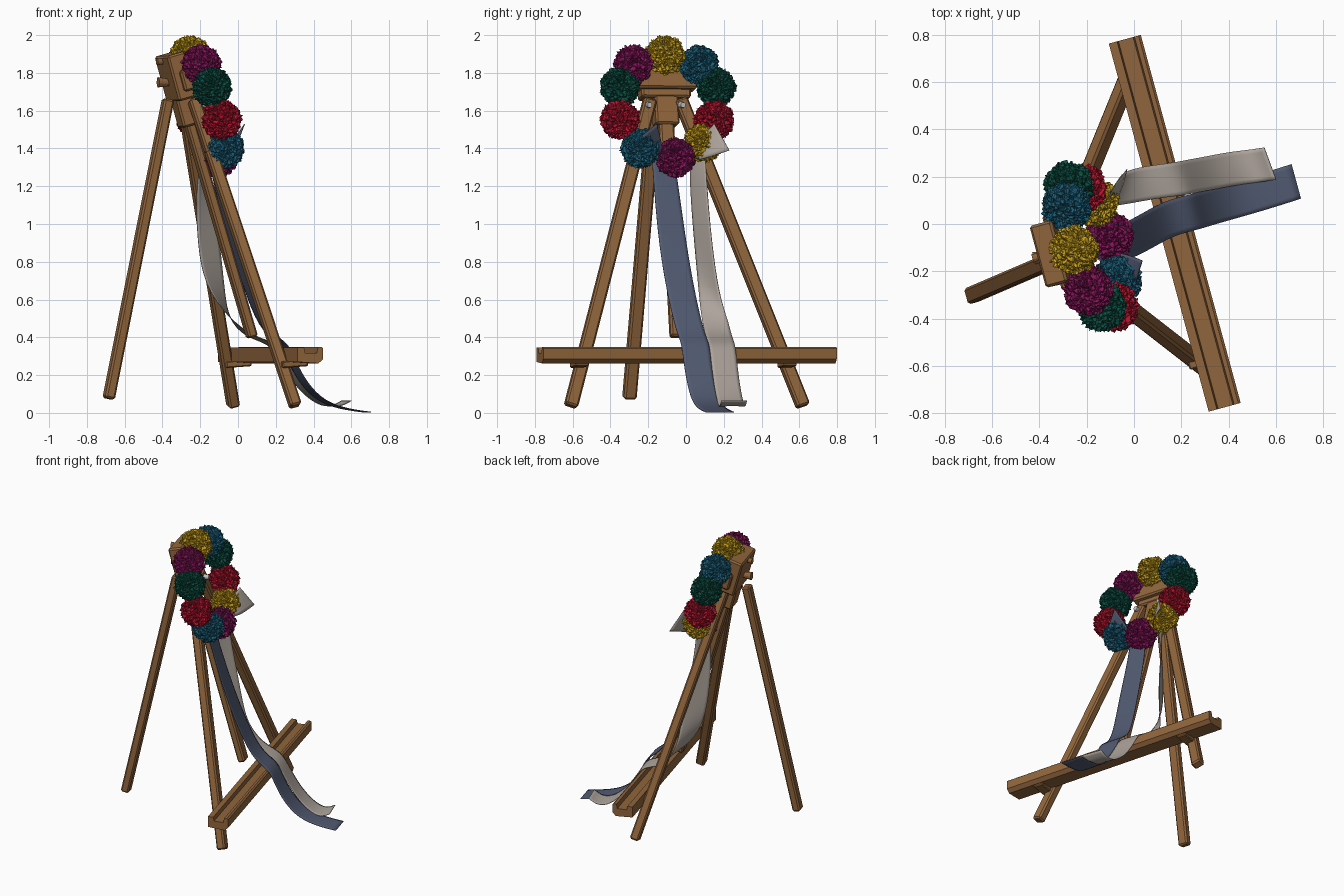
import bpy, bmesh, math, random
from mathutils import Vector, noise

if "Cube" in bpy.data.objects:
    bpy.data.objects.remove(bpy.data.objects["Cube"])

random.seed(4)
D = Vector((0.262, -0.965, 0)).normalized()   # along the tray
N = Vector((0.965, 0.262, 0)).normalized()    # facing direction


def mat(name, c):
    m = bpy.data.materials.new(name)
    m.diffuse_color = (*c, 1)
    m.use_nodes = True
    m.node_tree.nodes["Principled BSDF"].inputs["Base Color"].default_value = m.diffuse_color
    return m


WOOD = mat("oak wood", (0.28, 0.13, 0.045))
GOLD = mat("gold", (0.60, 0.36, 0.012))
PINK = mat("magenta", (0.26, 0.008, 0.11))
TEAL = mat("teal", (0.012, 0.13, 0.22))
GREEN = mat("deep green", (0.004, 0.085, 0.06))
RED = mat("red", (0.50, 0.008, 0.03))
BLUE = mat("slate blue", (0.085, 0.105, 0.17))
GREY = mat("warm grey", (0.42, 0.37, 0.33))
SILVER = mat("silver", (0.55, 0.55, 0.55))


def finish(bm, name, m):
    bmesh.ops.recalc_face_normals(bm, faces=bm.faces[:])
    me = bpy.data.meshes.new(name)
    bm.to_mesh(me)
    bm.free()
    me.materials.append(m)
    ob = bpy.data.objects.new(name, me)
    bpy.context.scene.collection.objects.link(ob)
    return ob


def beam(name, p, q, w, t, m=WOOD, bevel=0.01, top=1.0):
    """Chamfered bar from p to q; w along the tray direction, t the other way."""
    p, q = Vector(p), Vector(q)
    a = (q - p).normalized()
    s = (D - a * D.dot(a)).normalized()
    n = a.cross(s)
    bm = bmesh.new()
    rings = []
    for c, k in ((p, 1), (q, top)):
        rings.append([bm.verts.new(c + s * (i * w * k / 2) + n * (j * t * k / 2))
                      for i, j in ((-1, -1), (1, -1), (1, 1), (-1, 1))])
    for i in range(4):
        bm.faces.new((rings[0][i], rings[0][(i + 1) % 4], rings[1][(i + 1) % 4], rings[1][i]))
    bm.faces.new(rings[0])
    bm.faces.new(rings[1])
    if bevel:
        bmesh.ops.bevel(bm, geom=bm.edges[:], offset=bevel, segments=1, affect='EDGES')
    return finish(bm, name, m)


# Easel legs and mast
beam("front_leg_left", (0.305, -0.61, 0.035), (-0.235, -0.19, 1.66), 0.07, 0.06)
beam("front_leg_right", (-0.025, 0.62, 0.035), (-0.29, -0.03, 1.66), 0.07, 0.06)
beam("rear_leg", (-0.685, -0.30, 0.075), (-0.37, -0.165, 1.66), 0.07, 0.055)
beam("center_mast", (0.075, -0.045, 0.40), (-0.335, -0.12, 1.80), 0.08, 0.05)

# Head of the easel, leaning back
def lean(z, off=0.0):
    return Vector((-0.33 - 0.27 * (z - 1.78), -0.12 - 0.06 * (z - 1.78), z)) + N * off


beam("head_block", lean(1.66), lean(1.90), 0.27, 0.10)
beam("head_front_bar", lean(1.71, 0.035), lean(1.82, 0.035), 0.33, 0.09)
beam("head_lower_block", lean(1.52), lean(1.70), 0.13, 0.09)

# Knobs and hinges
def knob(name, c, r, m, length):
    bm = bmesh.new()
    rot = Vector((0, 0, 1)).rotation_difference(N).to_matrix().to_4x4()
    rot.translation = c
    bmesh.ops.create_cone(bm, cap_ends=True, segments=12, radius1=r, radius2=r * 0.7,
                          depth=length, matrix=rot)
    finish(bm, name, m)


knob("rear_knob", lean(1.75, -0.075), 0.028, WOOD, 0.06)
knob("top_knob", lean(1.86, -0.06), 0.02, WOOD, 0.04)
for side in (-1, 1):
    knob("hinge_bolt", Vector((-0.22, -0.11, 1.63)) + D * side * 0.092, 0.02, SILVER, 0.05)

# Tray with front and back lips
mid = Vector((0.172, 0.003, 0))
prof = [(-0.07, 0.27), (0.045, 0.262), (0.07, 0.285), (0.07, 0.342), (0.06, 0.35), (0.042, 0.348),
        (0.036, 0.318), (-0.028, 0.318), (-0.034, 0.345), (-0.07, 0.345)]
bm = bmesh.new()
ends = [[bm.verts.new(mid + D * e + N * a + Vector((0, 0, z))) for a, z in prof]
        for e in (-0.805, 0.805)]
k = len(prof)
for i in range(k):
    bm.faces.new((ends[0][i], ends[0][(i + 1) % k], ends[1][(i + 1) % k], ends[1][i]))
for e in ends:
    bm.faces.new(e)
finish(bm, "tray", WOOD)
for e in (-0.56, 0.58):
    c = mid + D * e
    beam("tray_bracket", c - N * 0.10 + Vector((0, 0, 0.255)),
         c + N * 0.04 + Vector((0, 0, 0.265)), 0.07, 0.035, bevel=0.006)

# Wreath of crumpled paper flowers on the leaning plane
def flower(name, y, z, m, r=0.108):
    c = Vector((0.285 - 0.27 * y - 0.3 * z, y, z))
    seed = Vector([random.uniform(-50, 50) for _ in range(3)])
    bm = bmesh.new()
    bmesh.ops.create_icosphere(bm, subdivisions=5, radius=1)
    for v in bm.verts:
        d = v.co.normalized()
        warp = noise.noise_vector(d * 3.0 + seed) * 0.5
        fold = abs(noise.noise((d + warp) * 4.5 + seed))          # creases between petals
        fine = noise.noise(d * 12 + seed)
        side = noise.noise_vector(d * 7 - seed) * 0.09
        v.co = c + (d * (0.82 + 0.36 * min(fold, 0.5) + 0.06 * fine) + side) * r
    finish(bm, name, m)


for nm, y, z, m in (("gold_flower_top", -0.11, 1.895, GOLD), ("magenta_flower_top", -0.28, 1.845, PINK),
                    ("teal_flower_top", 0.07, 1.84, TEAL), ("green_flower_left", -0.35, 1.725, GREEN),
                    ("green_flower_right", 0.16, 1.725, GREEN), ("red_flower_left", -0.35, 1.55, RED),
                    ("red_flower_right", 0.15, 1.55, RED), ("teal_flower_low", -0.24, 1.40, TEAL),
                    ("gold_flower_low", 0.09, 1.43, GOLD), ("magenta_flower_low", -0.055, 1.35, PINK)):
    flower(nm, y, z, m)


# Ribbons: centre points with half-width vectors
def ribbon(name, rows, m, bow=0.012):
    bm = bmesh.new()
    grid = []
    for i, (c, h) in enumerate(rows):
        c, h = Vector(c), Vector(h)
        lift = Vector((0, 0, bow * (i % 2))) if 0 < i < len(rows) - 1 else Vector()
        grid.append([bm.verts.new(c - h), bm.verts.new(c + lift), bm.verts.new(c + h)])
    for a, b in zip(grid, grid[1:]):
        for j in (0, 1):
            bm.faces.new((a[j], a[j + 1], b[j + 1], b[j]))
    ob = finish(bm, name, m)
    s = ob.modifiers.new("smooth", 'SUBSURF')
    s.levels = s.render_levels = 2
    s.boundary_smooth = 'PRESERVE_CORNERS'
    t = ob.modifiers.new("thickness", 'SOLIDIFY')
    t.thickness, t.offset = 0.004, 0
    for p in ob.data.polygons:
        p.use_smooth = True
    return ob


w = (-0.02, 0.073, 0)
ribbon("blue_ribbon", [((-0.15, -0.13, 1.42), (-0.015, 0.055, 0)), ((-0.11, -0.105, 1.2), (-0.018, 0.065, 0)),
                       ((-0.02, -0.07, 0.88), w), ((0.07, -0.02, 0.6), w), ((0.15, 0.025, 0.42), w),
                       ((0.25, 0.05, 0.37), w), ((0.285, 0.06, 0.27), w), ((0.35, 0.08, 0.15), w),
                       ((0.44, 0.105, 0.06), w), ((0.56, 0.14, 0.02), w), ((0.685, 0.18, 0.004), w)], BLUE, 0.004)
g = (-0.025, 0.068, 0)
ribbon("grey_ribbon", [((-0.17, 0.06, 1.42), (0.01, 0.04, 0)), ((-0.185, 0.065, 1.2), (0.04, 0.045, 0)),
                       ((-0.155, 0.09, 0.9), (0.06, 0.045, 0)), ((-0.125, 0.12, 0.65), (0.055, 0.055, -0.03)),
                       ((-0.05, 0.15, 0.5), (0.0, 0.07, 0)), ((0.06, 0.175, 0.40), g),
                       ((0.19, 0.19, 0.37), g), ((0.235, 0.2, 0.29), g), ((0.32, 0.215, 0.15), g),
                       ((0.42, 0.235, 0.055), g), ((0.51, 0.245, 0.025), g), ((0.575, 0.255, 0.065), g)], GREY, 0.006)

# Short bow tails sticking out of the wreath
ribbon("blue_bow_tail", [((-0.08, -0.15, 1.36), (0.01, 0.03, 0.02)), ((-0.03, -0.18, 1.42), (0.02, 0.045, 0.04)),
                         ((0.02, -0.205, 1.49), (0.015, 0.05, 0.04))], BLUE)
ribbon("grey_bow_tail", [((-0.12, 0.06, 1.38), (-0.01, -0.01, 0.04)), ((-0.08, 0.12, 1.43), (-0.02, 0.01, 0.08)),
                         ((-0.06, 0.19, 1.46), (-0.03, -0.04, 0.07))], GREY)
